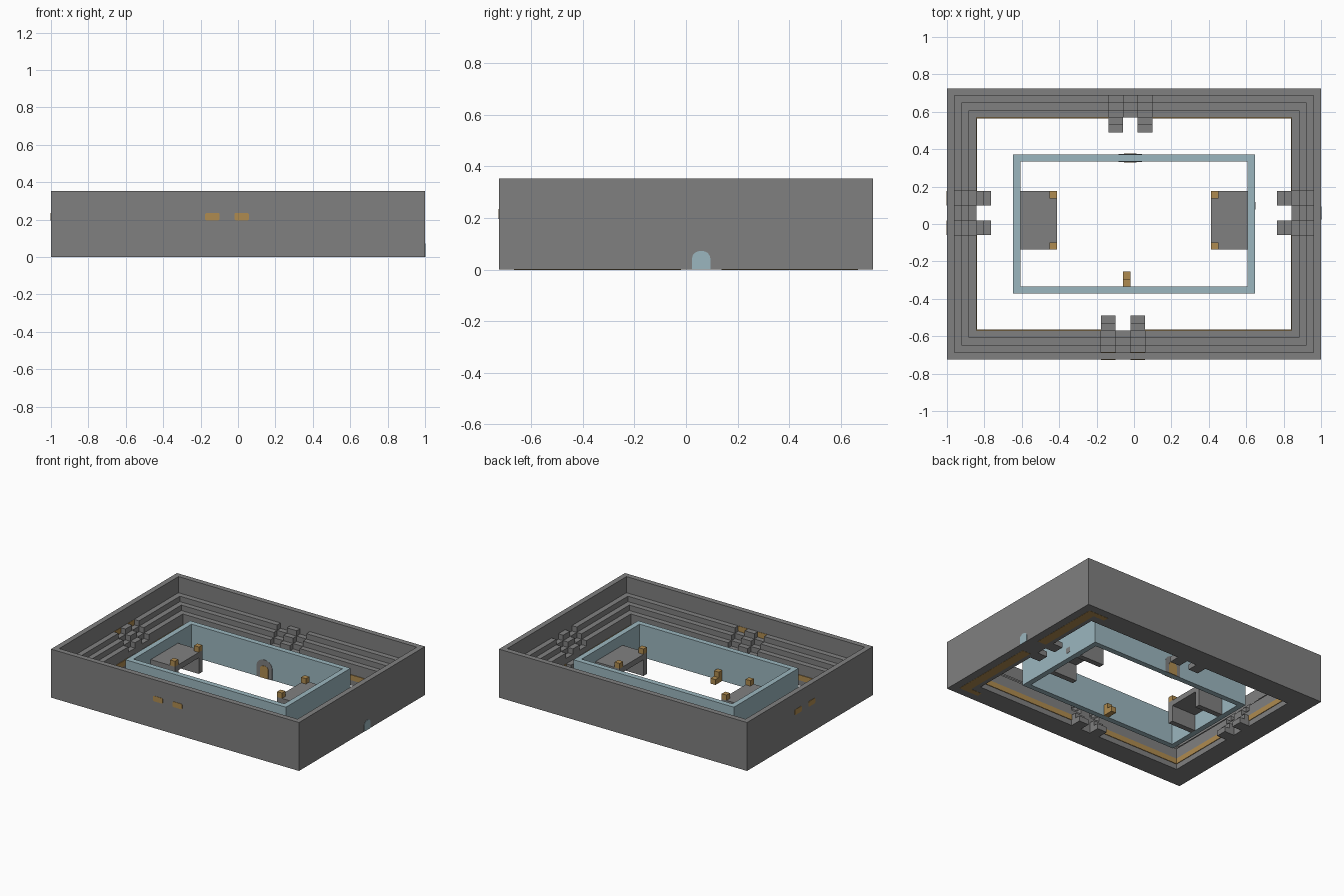
import bpy, bmesh, math
from mathutils import Vector

old = bpy.data.objects.get("Cube")
if old:
    bpy.data.objects.remove(old)

U = 2 / 51                 # one building block
HX, HY = 25.5, 18.5        # half size of the arena in blocks
PLATE = 0.12               # thickness of painted plates in blocks


def material(name, rgb):
    m = bpy.data.materials.new(name)
    m.use_nodes = True
    m.diffuse_color = (*rgb, 1)
    m.node_tree.nodes["Principled BSDF"].inputs["Base Color"].default_value = (*rgb, 1)
    return m


stone = material("grey stone", (0.216, 0.216, 0.216))
blue = material("pale blue", (0.33, 0.47, 0.52))
wood = material("golden wood", (0.43, 0.26, 0.08))


def finish(name, bm, mat):
    bmesh.ops.recalc_face_normals(bm, faces=bm.faces[:])
    mesh = bpy.data.meshes.new(name)
    bm.to_mesh(mesh)
    bm.free()
    mesh.materials.append(mat)
    obj = bpy.data.objects.new(name, mesh)
    bpy.context.collection.objects.link(obj)
    return obj


def add_box(bm, x, y, z):
    """Box from three (low, high) ranges in blocks."""
    verts = bmesh.ops.create_cube(bm, size=1)["verts"]
    for v in verts:
        v.co = Vector([(r[0] + r[1]) / 2 + c * abs(r[1] - r[0])
                       for r, c in zip((x, y, z), v.co)]) * U


def boxes(name, mat, *ranges):
    bm = bmesh.new()
    for r in ranges:
        add_box(bm, *r)
    return finish(name, bm, mat)


def side_box(bm, side, along, depth, z):
    """Box on one side of the arena, depth measured inwards from outside."""
    half = HX if side in ("left", "right") else HY
    sign = 1 if side in ("left", "back") else -1
    across = sorted(sign * (half - d) for d in depth)
    if side in ("left", "right"):
        add_box(bm, across, along, z)
    else:
        add_box(bm, along, across, z)


def ring(bm, hx, hy, z):
    for s in (-1, 1):
        add_box(bm, (-hx, hx), sorted((s * hy, s * (hy - 1))), z)
        add_box(bm, sorted((s * hx, s * (hx - 1))), (1 - hy, hy - 1), z)


def plate(name, mat, points, centre, axis, thick=PLATE):
    """Flat outline (across, up) pushed along the x or y axis."""
    bm = bmesh.new()
    rows = []
    for t in (-thick / 2, thick / 2):
        pts = [(t, a, b) if axis == "x" else (a, t, b) for a, b in points]
        rows.append([bm.verts.new((Vector(p) + Vector(centre)) * U) for p in pts])
    bm.faces.new(rows[0])
    bm.faces.new(rows[1][::-1])
    for i in range(len(points)):
        j = (i + 1) % len(points)
        bm.faces.new((rows[0][i], rows[0][j], rows[1][j], rows[1][i]))
    return finish(name, bm, mat)


def arch(width, height):
    r = width / 2
    curve = [(r * math.cos(math.pi * i / 8), height - r * 0.8 + r * 0.8 * math.sin(math.pi * i / 8))
             for i in range(9)]
    return [(-r, 0), (r, 0)] + curve


def rounded(width, height, c=0.15):
    w, h = width / 2, height / 2
    return [(-w + c, -h), (w - c, -h), (w, -h + c), (w, h - c),
            (w - c, h), (-w + c, h), (-w, h - c), (-w, -h + c)]


# Outer wall
bm = bmesh.new()
ring(bm, HX, HY, (0, 9))
finish("outer_wall", bm, stone)

# Seating tiers with sunken stairways
stairs = {"front": [(-4.5, -2.5), (-0.5, 1.5)], "back": [(-3.5, -1.5), (0.5, 2.5)],
          "left": [(-1.5, 0.5), (2.5, 4.5)], "right": [(-1.5, 0.5), (2.5, 4.5)]}
for side, slots in stairs.items():
    seats, steps, trim = bmesh.new(), bmesh.new(), bmesh.new()
    for d in (1, 2, 3):
        end = HX - d if side in ("front", "back") else HY - d - 1
        marks = [-end] + [e for s in slots for e in s] + [end]
        for a, b in zip(marks[::2], marks[1::2]):
            side_box(seats, side, (a, b), (d, d + 1), (0, 7 - d))
    for slot in slots:
        for d in range(1, 6):
            side_box(steps, side, slot, (d, d + 1), (0, 6 - d))
    # Wooden band on the inner face, open at the stairs
    end = (HX if side in ("front", "back") else HY) - 4
    for a, b in ((-end, slots[0][0]), (slots[1][1], end)):
        side_box(trim, side, (a, b), (4, 4 + PLATE), (1, 2))
    finish(side + "_seating", seats, stone)
    finish(side + "_stairs", steps, stone)
    finish(side + "_band", trim, wood)

# Wooden openings at the head of the front and right stairs
for i in range(2):
    for k, d in enumerate((0, 1)):
        fa, fb = stairs["front"][i]
        ra, rb = stairs["right"][i]
        plate(f"front_opening_{i}_{k}", wood, rounded(2, 1), ((fa + fb) / 2, -HY + d, 5.5), "y")
        plate(f"right_opening_{i}_{k}", wood, rounded(2, 1), (-HX + d, (ra + rb) / 2, 5.5), "x")

# Arched side door
plate("side_door", blue, arch(1.8, 1.85), (HX, 1.5, 0), "x")

# Passage floor under the left seating
boxes("passage_floor", wood,
      ((22.3, 24), (-17, -0.5), (-0.03, 0.05)),
      ((22.3, 24), (3.5, 17), (-0.03, 0.05)),
      ((20, 22.3), (-17, -16), (-0.03, 0.05)),
      ((20, 22.3), (16, 17), (-0.03, 0.05)))

# Inner blue wall
bm = bmesh.new()
ring(bm, 16.5, 9.5, (0, 6))
finish("inner_wall", bm, blue)

# Doorway in the back of the inner wall, on both faces
for k, y in enumerate((8.5, 9.5)):
    plate(f"door_surround_{k}", stone, arch(3.2, 3.4), (-0.5, y, 0), "y")
    plate(f"door_leaf_{k}", wood, arch(1.7, 2.3), (-0.5, y, 0), "y", PLATE * 2)

# Small hatch in the left inner wall
for k, x in enumerate((15.5, 16.5)):
    plate(f"hatch_{k}", stone, rounded(1, 1, 0.05), (x, 2.5, 1.5), "x")

# Platforms at both ends with corner posts
for name, s in (("left", 1), ("right", -1)):
    span = sorted((s * 10.5, s * 15.5))
    tip = sorted((s * 10.5, s * 11.5))
    boxes(name + "_platform", stone,
          (span, (-3.5, 4.5), (3, 4)),
          (span, (-3.5, -2.5), (0, 3)),
          (span, (3.5, 4.5), (0, 3)))
    boxes(name + "_posts", wood,
          (tip, (-3.5, -2.5), (4, 5)), (tip, (3.5, 4.5), (4, 5)))

# Wooden chair against the front inner wall
boxes("chair", wood,
      ((-1.5, -0.5), (-8.5, -7.5), (0, 2)),
      ((-1.5, -0.5), (-7.5, -6.5), (0, 1)))
